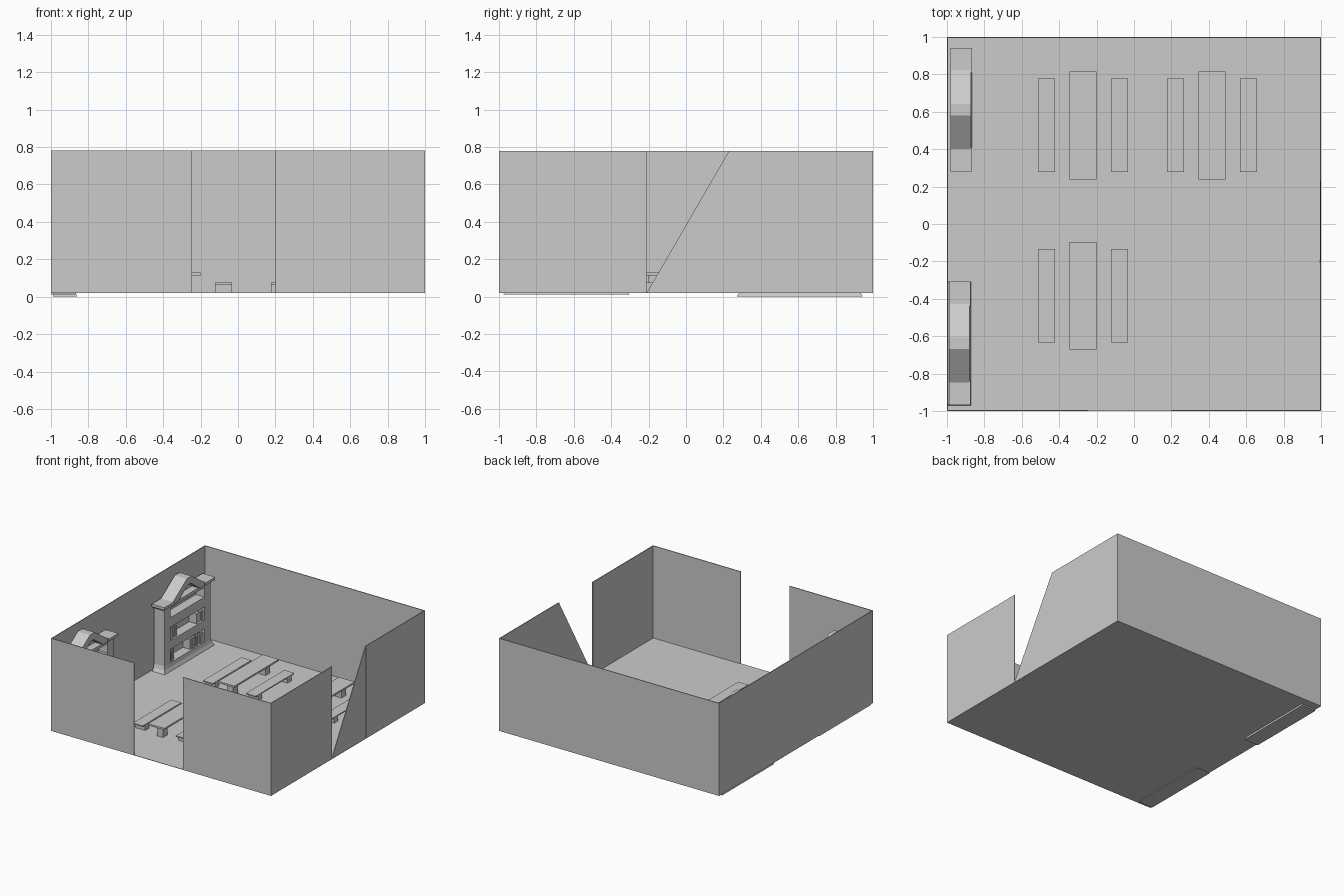
import bpy, bmesh, random

if "Cube" in bpy.data.objects:
    bpy.data.objects.remove(bpy.data.objects["Cube"])
random.seed(4)


def mesh_object(name, verts, faces):
    me = bpy.data.meshes.new(name)
    me.from_pydata(verts, [], faces)
    bm = bmesh.new()
    bm.from_mesh(me)
    bmesh.ops.recalc_face_normals(bm, faces=bm.faces)
    bm.to_mesh(me)
    bm.free()
    ob = bpy.data.objects.new(name, me)
    bpy.context.collection.objects.link(ob)
    return ob


def prism(name, pts, x0, x1):
    """Extrude a (y, z) outline along x."""
    n = len(pts)
    verts = [(x, y, z) for x in (x0, x1) for y, z in pts]
    faces = [tuple(range(n)), tuple(range(n, 2 * n))]
    faces += [(i, (i + 1) % n, n + (i + 1) % n, n + i) for i in range(n)]
    return mesh_object(name, verts, faces)


def box(name, x0, x1, y0, y1, z0, z1):
    return prism(name, [(y0, z0), (y1, z0), (y1, z1), (y0, z1)], x0, x1)


def flare(name, rings):
    """Stack rectangles (x0, x1, y0, y1, z) into one moulding."""
    verts, faces = [], []
    for x0, x1, y0, y1, z in rings:
        verts += [(x0, y0, z), (x1, y0, z), (x1, y1, z), (x0, y1, z)]
    for r in range(len(rings) - 1):
        a = 4 * r
        faces += [(a + i, a + (i + 1) % 4, a + 4 + (i + 1) % 4, a + 4 + i) for i in range(4)]
    e = len(verts) - 4
    faces += [(0, 1, 2, 3), (e, e + 1, e + 2, e + 3)]
    return mesh_object(name, verts, faces)


# Room shell
T, Z, TOP = 0.007, 0.02, 0.78
box("floor", -1, 1, -1, 1, Z, Z + 0.003)
box("left_wall", -1, -1 + T, -1, 1, Z, TOP)
box("back_wall", -1, 1, 1 - T, 1, Z, TOP)
box("front_wall_left", -1, -0.245, -1, -1 + T, Z, TOP)
box("front_wall_right", 0.20, 1, -1, -1 + T, Z, TOP)
box("right_wall_front", 1 - T, 1, -1, -0.21, Z, TOP)
box("right_wall_back", 1 - T, 1, 0.23, 1, Z, TOP)
prism("doorway_triangle", [(-0.21, Z), (0.23, Z), (0.23, TOP)], 1 - T, 1 - 0.001)


# Tables, each with two benches
def dining_set(cx, cy):
    box("table_top", cx - 0.073, cx + 0.073, cy - 0.288, cy + 0.288, 0.114, 0.128)
    for s in (-1, 1):
        y = cy + s * 0.21
        box("table_leg", cx - 0.028, cx + 0.028, y - 0.03, y + 0.03, Z, 0.114)
        bx = cx + s * 0.195
        box("bench_seat", bx - 0.045, bx + 0.045, cy - 0.25, cy + 0.25, 0.066, 0.075)
        for t in (-1, 1):
            y = cy + t * 0.19
            box("bench_leg", bx - 0.043, bx + 0.043, y - 0.025, y + 0.025, Z, 0.066)


for cx, cy in ((-0.273, 0.527), (0.417, 0.527), (-0.273, -0.383)):
    dining_set(cx, cy)


# Bookcases with flared base, shelf niches and gabled top
def bookcase(dx, cy, dz):
    back, mid, front = -0.98 + dx, -0.965 + dx, -0.885 + dx
    hw, nw = 0.30, 0.22

    flare("bookcase_base", [
        (back - 0.01, front + 0.025, cy - hw - 0.04, cy + hw + 0.035, dz),
        (back, front + 0.018, cy - hw - 0.022, cy + hw + 0.022, 0.025 + dz),
        (back, front + 0.006, cy - hw - 0.008, cy + hw + 0.008, 0.05 + dz),
        (back, front, cy - hw, cy + hw, 0.08 + dz)])
    box("bookcase_back", back, mid, cy - hw, cy + hw, 0.08 + dz, 0.56 + dz)
    for s in (-1, 1):
        a, b = sorted((cy + s * nw, cy + s * hw))
        box("bookcase_post", mid, front, a, b, 0.08 + dz, 0.55 + dz)
        a, b = sorted((cy + s * 0.20, cy + s * 0.33))
        flare("cornice", [
            (back, front, a + 0.02, b - 0.02, 0.54 + dz),
            (back, front + 0.02, a, b, 0.556 + dz),
            (back, front + 0.02, a, b, 0.578 + dz)])
    for z0, z1 in ((0.19, 0.26), (0.37, 0.45), (0.53, 0.555)):
        box("shelf_rail", mid, front, cy - nw, cy + nw, z0 + dz, z1 + dz)

    # gable band with a recessed panel behind it
    prism("gable_roof", [
        (cy - 0.21, 0.556 + dz), (cy - 0.21, 0.578 + dz), (cy - 0.03, 0.70 + dz),
        (cy + 0.03, 0.70 + dz), (cy + 0.21, 0.578 + dz), (cy + 0.21, 0.556 + dz),
        (cy + 0.14, 0.556 + dz), (cy + 0.02, 0.645 + dz),
        (cy - 0.02, 0.645 + dz), (cy - 0.14, 0.556 + dz)], back, front + 0.015)
    prism("gable_panel", [(cy - 0.15, 0.55 + dz), (cy + 0.15, 0.55 + dz),
                          (cy + 0.02, 0.655 + dz), (cy - 0.02, 0.655 + dz)], back + 0.002, mid + 0.02)

    # books at the ends of the two lower niches
    for z, left, right in ((0.08, 3, 7), (0.26, 4, 4)):
        for s, count in ((-1, left), (1, right)):
            y = cy + s * (nw - 0.002)
            for _ in range(count):
                w = random.uniform(0.016, 0.024)
                a, b = sorted((y, y - s * w))
                box("book", mid, front - random.uniform(0.008, 0.02), a, b,
                    z + dz, z + random.uniform(0.075, 0.1) + dz)
                y -= s * (w + 0.003)


bookcase(0, 0.61, 0)
bookcase(-0.008, -0.637, 0.012)
